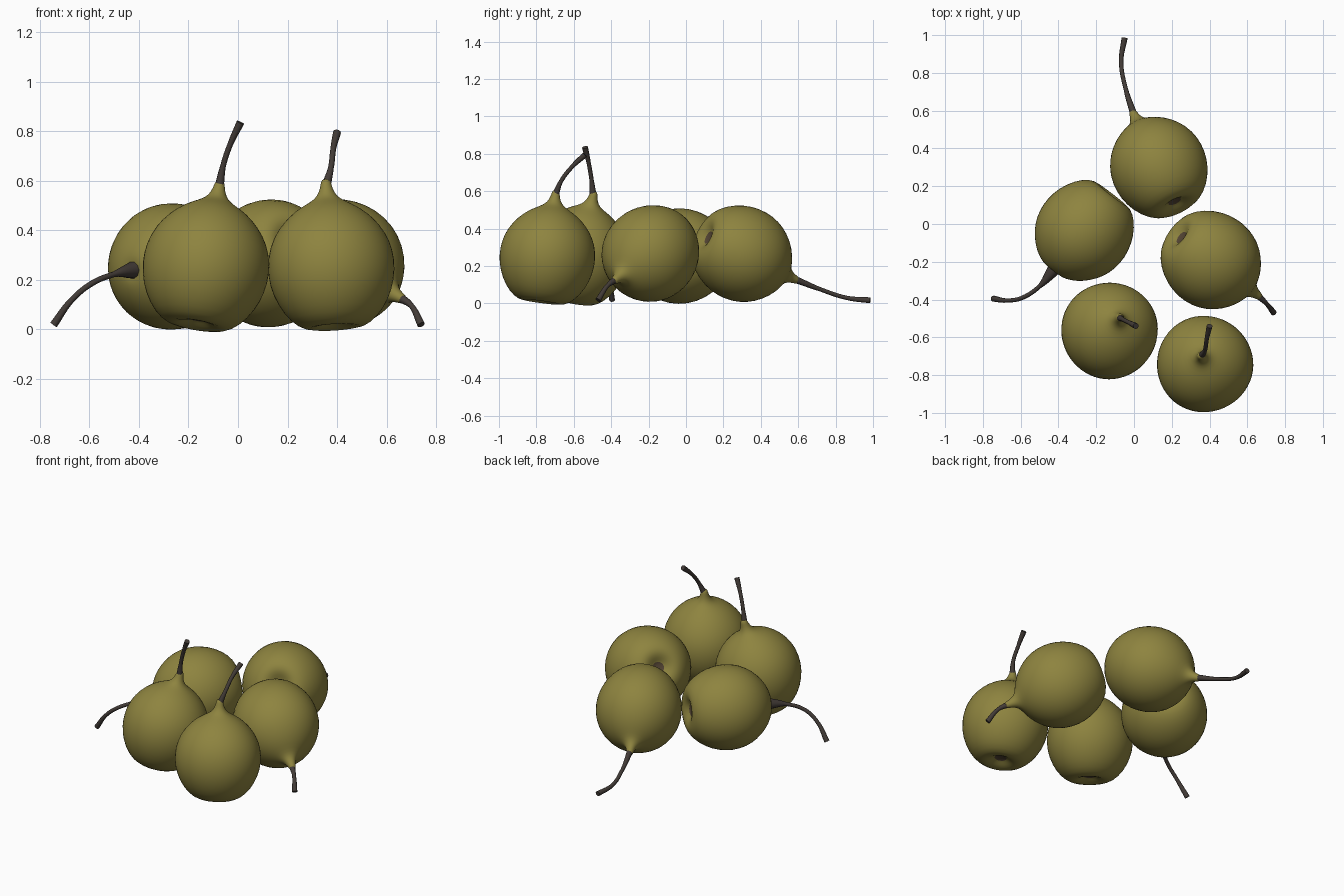
import bpy, bmesh, math
from mathutils import Vector

cube = bpy.data.objects.get("Cube")
if cube:
    bpy.data.objects.remove(cube, do_unlink=True)


def material(name, rgb):
    m = bpy.data.materials.new(name)
    m.use_nodes = True
    m.diffuse_color = (*rgb, 1)
    bsdf = m.node_tree.nodes["Principled BSDF"]
    bsdf.inputs["Base Color"].default_value = (*rgb, 1)
    bsdf.inputs["Roughness"].default_value = 0.6
    return m


SKIN = material("olive green skin", (0.27, 0.23, 0.05))
CALYX = material("brown calyx", (0.09, 0.06, 0.035))
BARK = material("dark brown stem", (0.055, 0.044, 0.038))

# Radius and height from the calyx dimple up to the shoulder
BODY = [(0.015, -0.212), (0.035, -0.215), (0.06, -0.232), (0.10, -0.247), (0.15, -0.23),
        (0.203, -0.177), (0.243, -0.10), (0.26, -0.02), (0.255, 0.06),
        (0.23, 0.13), (0.187, 0.19), (0.132, 0.238)]
NECK = [(0.08, 0.265), (0.048, 0.284), (0.03, 0.31), (0.022, 0.34), (0.017, 0.365)]
ROUND_TOP = [(0.08, 0.262), (0.045, 0.268), (0.02, 0.262)]
SEGMENTS = 28


def pear_body(name, centre, axis, has_neck, phase):
    """Lathed fruit, turned so that its stem end points along the axis."""
    bm = bmesh.new()
    rings = []
    for r, z in BODY + (NECK if has_neck else ROUND_TOP):
        ring = []
        for i in range(SEGMENTS):
            a = math.tau * i / SEGMENTS
            # Faint lobes keep the fruit from being a perfect lathe
            rr = r * (1 + 0.008 * math.sin(3 * a + phase))
            ring.append(bm.verts.new((rr * math.cos(a), rr * math.sin(a), z)))
        rings.append(ring)
    for k, (low, high) in enumerate(zip(rings, rings[1:])):
        for i in range(SEGMENTS):
            j = (i + 1) % SEGMENTS
            f = bm.faces.new((low[i], low[j], high[j], high[i]))
            f.material_index = 1 if k == 0 else 0
    bm.faces.new(rings[0][::-1]).material_index = 1
    bm.faces.new(rings[-1])
    for f in bm.faces:
        f.smooth = True
    me = bpy.data.meshes.new(name)
    bm.to_mesh(me)
    bm.free()
    me.materials.append(SKIN)
    me.materials.append(CALYX)
    ob = bpy.data.objects.new(name, me)
    bpy.context.collection.objects.link(ob)
    ob.location = centre
    ob.rotation_mode = 'QUATERNION'
    ob.rotation_quaternion = axis.to_track_quat('Z', 'Y')
    ob.modifiers.new("smooth surface", 'SUBSURF').levels = 1
    ob.modifiers[0].render_levels = 1


def stem(name, points, base_radius):
    """Bent stalk, wide at the fruit, thin in the middle, knobbed at the end."""
    cu = bpy.data.curves.new(name, 'CURVE')
    cu.dimensions = '3D'
    cu.bevel_depth = 0.01
    cu.bevel_resolution = 3
    cu.resolution_u = 6
    cu.use_fill_caps = True
    sp = cu.splines.new('BEZIER')
    sp.bezier_points.add(len(points) - 1)
    last = len(points) - 1
    for i, (bp, p) in enumerate(zip(sp.bezier_points, points)):
        bp.co = p
        bp.handle_left_type = bp.handle_right_type = 'AUTO'
        bp.radius = base_radius if i == 0 else (1.6 if i == last else 1.15)
    cu.materials.append(BARK)
    ob = bpy.data.objects.new(name, cu)
    bpy.context.collection.objects.link(ob)
    bpy.ops.object.select_all(action='DESELECT')
    ob.select_set(True)
    bpy.context.view_layer.objects.active = ob
    bpy.ops.object.convert(target='MESH')


# Name, centre, stem direction, tapered neck or not, stem path
PEARS = [
    ("front_left_pear", (0.375, -0.742, 0.247), (-0.02, 0.045, 0.34), True,
     [(0.375, -0.67, 0.65), (0.385, -0.61, 0.73), (0.40, -0.54, 0.795)]),
    ("front_right_pear", (-0.13, -0.565, 0.25), (0.055, 0.07, 0.33), True,
     [(-0.06, -0.505, 0.66), (-0.03, -0.52, 0.75), (0.01, -0.54, 0.835)]),
    ("right_pear", (-0.265, -0.035, 0.252), (-0.61, -0.79, -0.05), False,
     [(-0.50, -0.33, 0.222), (-0.59, -0.39, 0.185), (-0.67, -0.405, 0.12),
      (-0.745, -0.395, 0.018)]),
    ("back_pear", (0.13, 0.30, 0.265), (-0.39, 0.83, -0.40), True,
     [(-0.045, 0.72, 0.075), (-0.068, 0.86, 0.03), (-0.05, 0.985, 0.017)]),
    ("left_pear", (0.408, -0.19, 0.268), (0.70, -0.53, -0.40), True,
     [(0.70, -0.42, 0.095), (0.74, -0.47, 0.018)]),
]

for n, (name, centre, direction, has_neck, path) in enumerate(PEARS):
    c, axis = Vector(centre), Vector(direction).normalized()
    pear_body(name, c, axis, has_neck, n * 1.3)
    root = c + axis * (0.335 if has_neck else 0.255)
    stem(name + "_stem", [root] + [Vector(p) for p in path], 1.9 if has_neck else 3.6)
